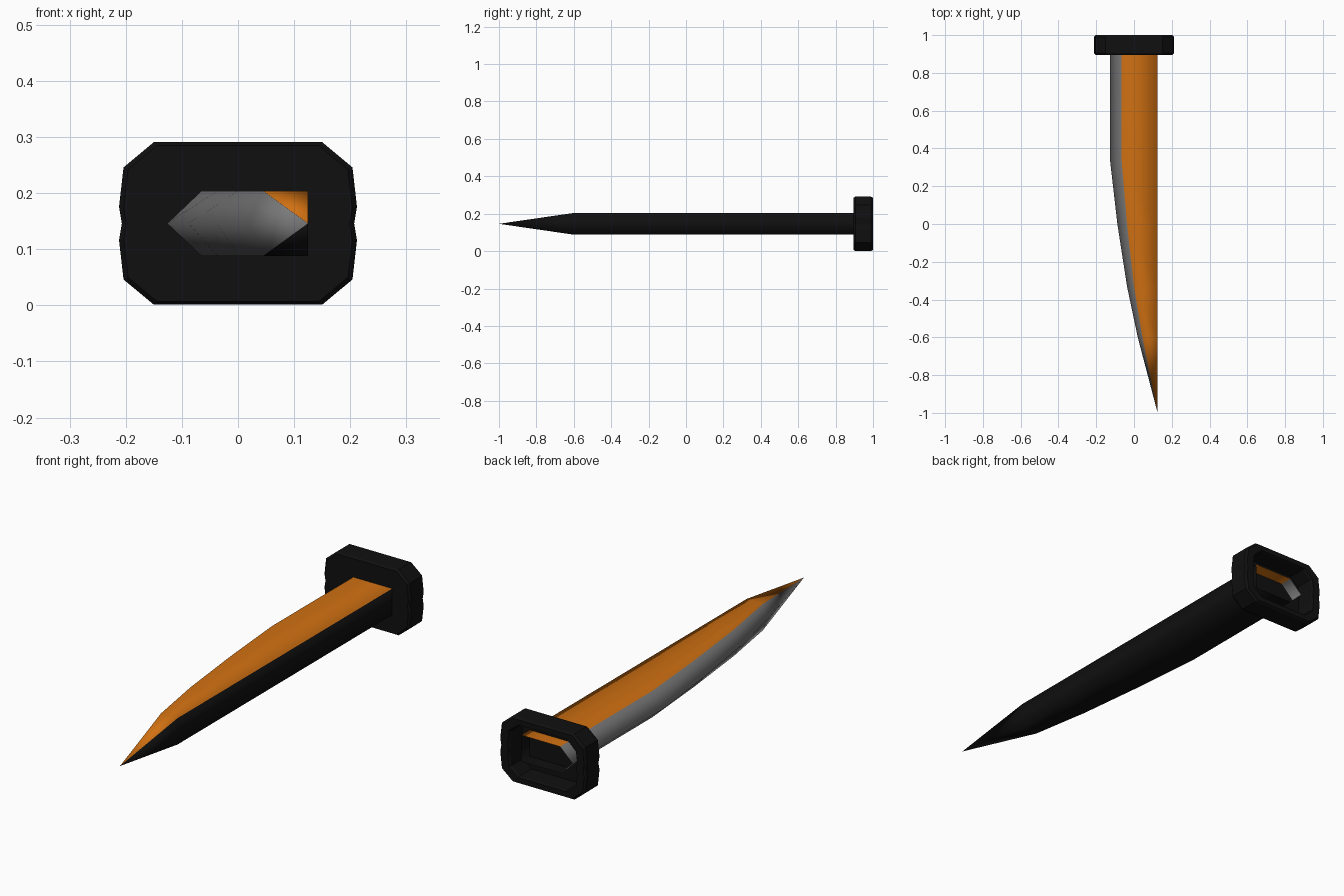
import bpy
import bmesh

cube = bpy.data.objects.get("Cube")
if cube:
    bpy.data.objects.remove(cube, do_unlink=True)

MID_Z = 0.146


def make_material(name, rgb):
    mat = bpy.data.materials.new(name)
    mat.use_nodes = True
    colour = (*rgb, 1.0)
    mat.diffuse_color = colour
    bsdf = mat.node_tree.nodes["Principled BSDF"]
    bsdf.inputs["Base Color"].default_value = colour
    bsdf.inputs["Roughness"].default_value = 0.7
    return mat


black = make_material("black", (0.005, 0.005, 0.005))
orange = make_material("orange", (0.64, 0.165, 0.006))
grey = make_material("steel grey", (0.19, 0.19, 0.19))


def loft(bm, rings, slots):
    """Skin closed rings; slots gives the material of each side strip."""
    loops = [[bm.verts.new(p) for p in ring] for ring in rings]
    count = len(rings[0])
    for a, b in zip(loops, loops[1:]):
        for i in range(count):
            j = (i + 1) % count
            face = bm.faces.new((a[i], a[j], b[j], b[i]))
            face.material_index = slots[i % len(slots)]
    return loops


def finish(bm, name, materials):
    bmesh.ops.recalc_face_normals(bm, faces=bm.faces)
    mesh = bpy.data.meshes.new(name)
    bm.to_mesh(mesh)
    bm.free()
    for mat in materials:
        mesh.materials.append(mat)
    obj = bpy.data.objects.new(name, mesh)
    bpy.context.collection.objects.link(obj)
    return obj


# Blade: five-sided section with a straight spine and a curved cutting edge
SPINE_X, HALF = 0.125, 0.058
stations = [  # y, cutting edge x, shoulder x
    (0.97, -0.126, -0.065),
    (0.33, -0.126, -0.065),
    (0.0, -0.088, -0.037),
    (-0.33, -0.037, 0.0),
    (-0.6, 0.02, 0.045),
]
rings = [[(edge, y, MID_Z),
          (shoulder, y, MID_Z + HALF),
          (SPINE_X, y, MID_Z + HALF),
          (SPINE_X, y, MID_Z - HALF),
          (shoulder, y, MID_Z - HALF)] for y, edge, shoulder in stations]
strip_slots = [2, 1, 0, 0, 2]  # bevel, top, spine, underside, bevel
bm = bmesh.new()
last = loft(bm, rings, strip_slots)[-1]

# Pointed tip
tip = bm.verts.new((SPINE_X, -1.0, MID_Z))
for i, slot in enumerate(strip_slots):
    bm.faces.new((last[i], last[(i + 1) % len(last)], tip)).material_index = slot
blade = finish(bm, "blade", [black, orange, grey])
blade.data.shade_smooth()

# Guard: notched octagonal plate with a recessed back
quarter = [(0.207, 0.0), (0.212, 0.03), (0.204, 0.1), (0.15, 0.145)]
right_half = [(x, -z) for x, z in reversed(quarter[1:])] + quarter
outline = right_half + [(-x, -z) for x, z in right_half]
sections = [  # y, outline scale
    (0.895, 0.96), (0.905, 1.0), (0.99, 1.0), (1.0, 0.96),
    (1.0, 0.8), (0.99, 0.77), (0.91, 0.77),
]
rings = [[(x * s, y, MID_Z + z * s * 0.999) for x, z in outline]
         for y, s in sections]
bm = bmesh.new()
loops = loft(bm, rings, [0])
bm.faces.new(loops[0])
bm.faces.new(loops[-1])
finish(bm, "guard", [black])
